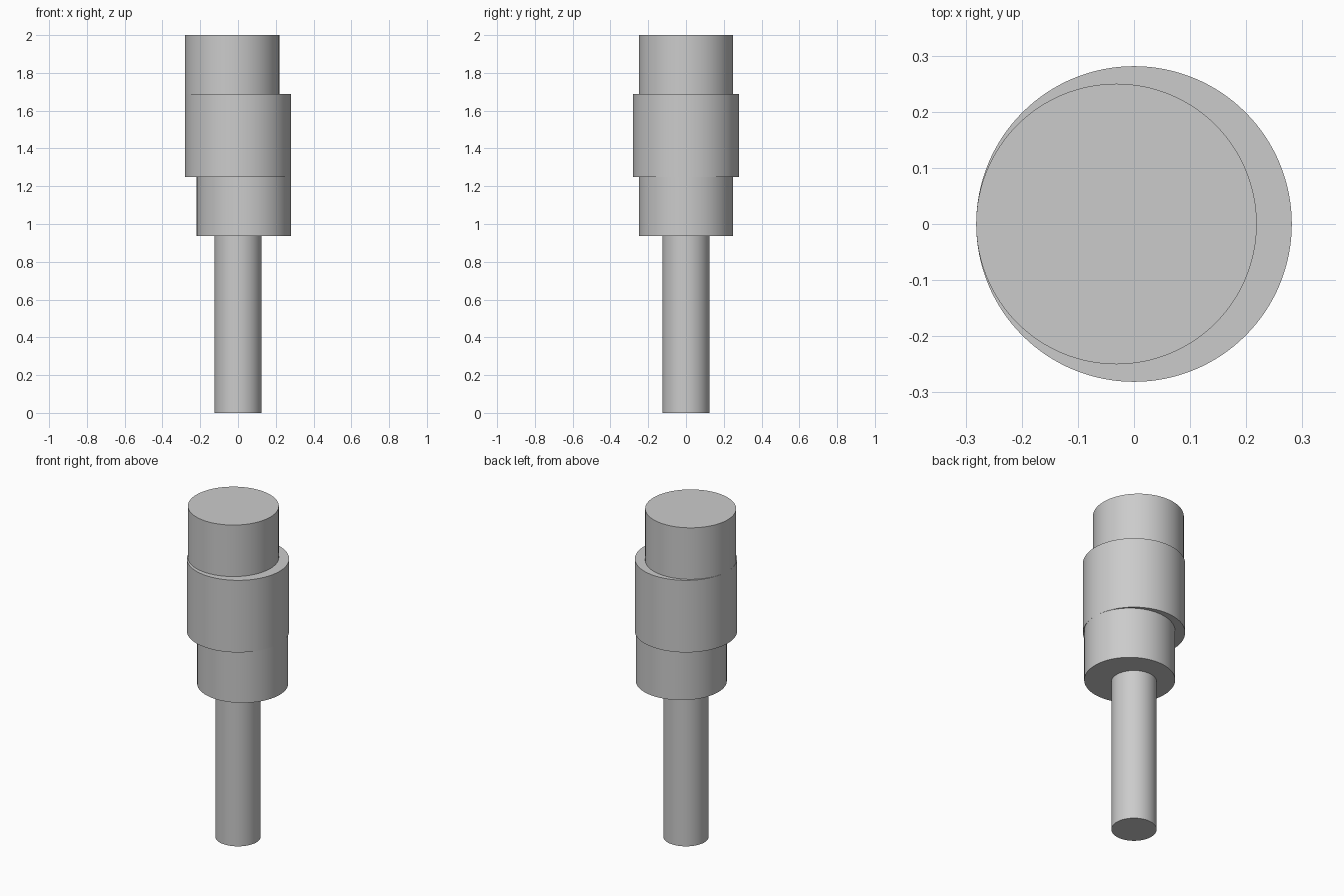
import bpy
import math

cube = bpy.data.objects.get("Cube")
if cube:
    bpy.data.objects.remove(cube, do_unlink=True)

# Single plain grey
grey = bpy.data.materials.new("plain grey")
grey.use_nodes = True
colour = (0.6, 0.6, 0.6, 1)
grey.diffuse_color = colour
grey.node_tree.nodes["Principled BSDF"].inputs["Base Color"].default_value = colour


def cylinder(name, radius, x, bottom, top):
    bpy.ops.mesh.primitive_cylinder_add(
        vertices=128, radius=radius, depth=top - bottom,
        location=(x, 0, (bottom + top) / 2))
    part = bpy.context.object
    part.name = name
    part.data.materials.append(grey)
    bpy.ops.object.shade_smooth_by_angle(angle=math.radians(30))
    return part


# Offset of the eccentric journals from the shaft axis
OFFSET = 0.03125

cylinder("shaft", 0.125, 0, 0, 0.9375)
cylinder("lower_eccentric", 0.25, OFFSET, 0.9375, 1.25)
cylinder("middle_collar", 0.25 + OFFSET, 0, 1.25, 1.6875)
cylinder("upper_eccentric", 0.25, -OFFSET, 1.6875, 2)
